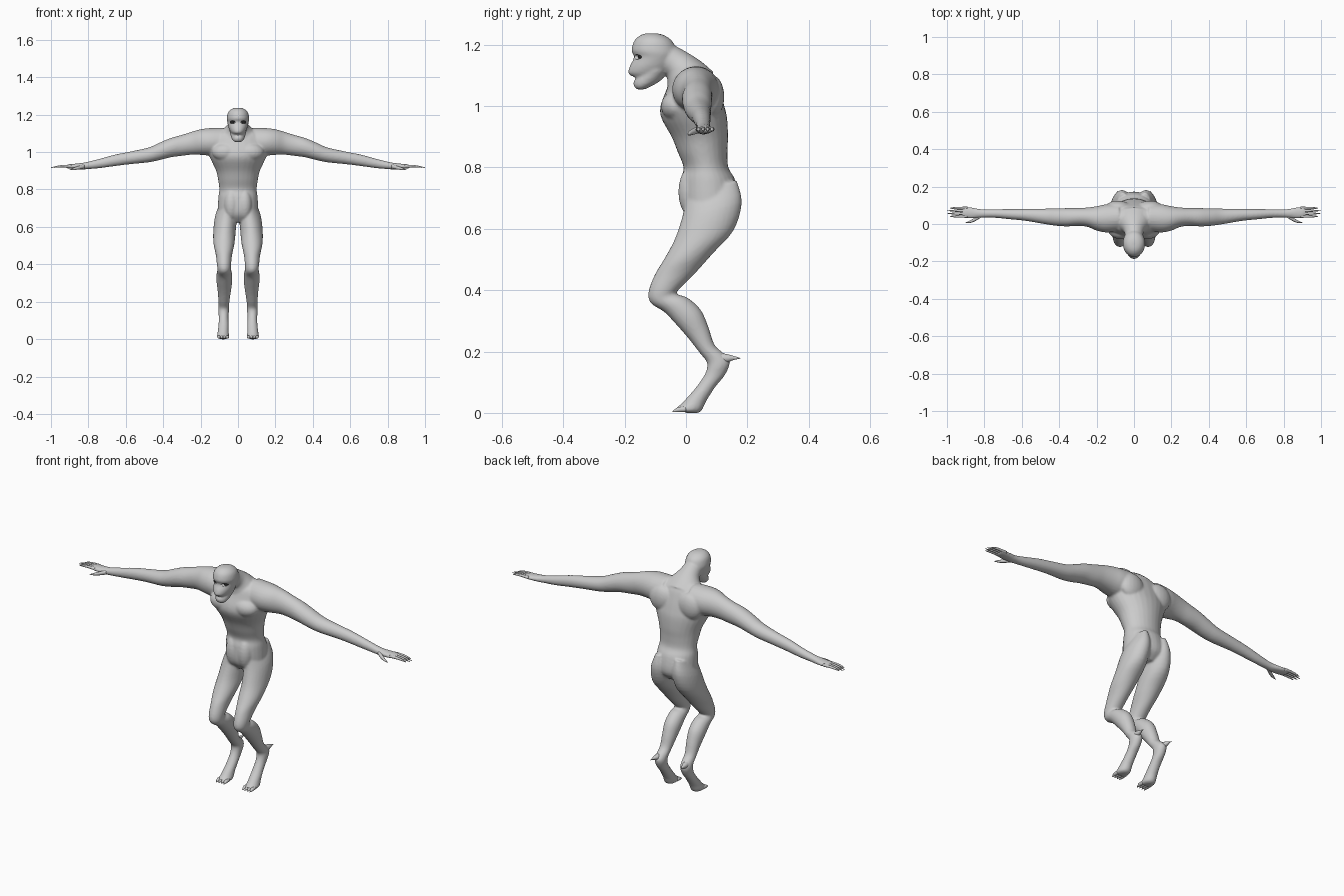
import bpy, bmesh, math
from mathutils import Vector as V


def catmull(a, b, c, d, t):
    return 0.5 * (2*b + (c-a)*t + (2*a-5*b+4*c-d)*t*t + (3*b-a-3*c+d)*t**3)


def loft(bm, rings, sides=28, steps=4, sx=1):
    """Skin rings given as (end A, end B, half-width vector), smoothly interpolated."""
    rings = [[V(p) for p in r] for r in rings]
    last, full = len(rings) - 1, []
    for i in range(last):
        q = [rings[max(0, min(last, i + k))] for k in (-1, 0, 1, 2)]
        for s in range(steps):
            full.append([catmull(*[r[j] for r in q], s / steps) for j in range(3)])
    full.append(rings[-1])
    loops = []
    for a, b, w in full:
        loop = []
        for k in range(sides):
            t = 2 * math.pi * k / sides
            p = (a + b) / 2 + (b - a) / 2 * math.cos(t) + w * math.sin(t)
            loop.append(bm.verts.new((p.x * sx, p.y, p.z)))
        loops.append(loop)
    faces = [bm.faces.new(loops[0]), bm.faces.new(loops[-1])]
    for l0, l1 in zip(loops, loops[1:]):
        for k in range(sides):
            n = (k + 1) % sides
            faces.append(bm.faces.new((l0[k], l0[n], l1[n], l1[k])))
    bmesh.ops.recalc_face_normals(bm, faces=faces)


def finish(name, bm):
    me = bpy.data.meshes.new(name)
    bm.to_mesh(me)
    bm.free()
    for p in me.polygons:
        p.use_smooth = True
    ob = bpy.data.objects.new(name, me)
    bpy.context.collection.objects.link(ob)
    return ob


def level(rows):
    """Horizontal rings: z, front y, back y, half width."""
    return [((0, f, z), (0, b, z), (w, 0, 0)) for z, f, b, w in rows]


def slanted(rows):
    """Tilted rings: front y,z, back y,z, centre x, half width."""
    return [((x, fy, fz), (x, by, bz), (w, 0, 0)) for fy, fz, by, bz, x, w in rows]


def spike(bm, pts, sx):
    """Tapered digit through points (x, y, z, radius) lying mostly along x or y."""
    along_x = abs(pts[-1][0] - pts[0][0]) > abs(pts[-1][1] - pts[0][1])
    side = V((0, 1, 0)) if along_x else V((1, 0, 0))
    loft(bm, [(V(p[:3]) - side * p[3], V(p[:3]) + side * p[3], (0, 0, p[3])) for p in pts], 10, 3, sx)


def ellipsoid(bm, centre, radii):
    vs = bmesh.ops.create_uvsphere(bm, u_segments=20, v_segments=12, radius=1)["verts"]
    for v in vs:
        v.co = V([c + r * k for c, r, k in zip(centre, radii, v.co)])


body = bmesh.new()

# Torso
loft(body, level([
    (1.13, 0, .06, .07), (1.10, -.045, .09, .13), (1.05, -.065, .11, .155),
    (1.0, -.083, .125, .16), (.96, -.08, .134, .145), (.9, -.047, .137, .117),
    (.85, -.027, .135, .106), (.8, -.008, .138, .1), (.76, -.017, .16, .105),
    (.7, -.02, .173, .108), (.66, -.01, .165, .108), (.625, .02, .13, .08)]))

# Neck
loft(body, slanted([
    (-.1, 1.12, -.065, 1.212, 0, .045), (-.065, 1.10, 0, 1.177, 0, .055),
    (-.06, 1.07, .05, 1.145, 0, .085), (-.055, 1.03, .09, 1.11, 0, .11)]))

# Skull and hanging jaw
loft(body, level([
    (1.237, -.13, -.095, .015), (1.23, -.15, -.07, .035), (1.212, -.169, -.045, .053),
    (1.18, -.178, -.03, .06), (1.16, -.169, -.03, .057), (1.13, -.183, -.04, .05),
    (1.108, -.188, -.06, .04), (1.098, -.18, -.07, .032)]))
loft(body, level([
    (1.115, -.14, -.06, .046), (1.085, -.168, -.08, .038),
    (1.065, -.17, -.112, .03), (1.054, -.16, -.135, .018)]))

for sx in (1, -1):
    # Chest, belly and shoulder blade muscles
    ellipsoid(body, (.065 * sx, -.03, 1.0), (.075, .052, .05))
    ellipsoid(body, (.035 * sx, .015, .72), (.04, .04, .08))
    ellipsoid(body, (.085 * sx, .085, 1.03), (.07, .04, .07))
    # Leg from hip through knee and raised heel to the ball of the foot
    loft(body, slanted([
        (.0, .7, .165, .76, .058, .035), (-.012, .64, .182, .685, .064, .057),
        (-.037, .565, .155, .595, .072, .06), (-.072, .5, .088, .52, .075, .056),
        (-.102, .45, .03, .455, .075, .044), (-.122, .395, -.02, .405, .075, .038),
        (-.115, .358, -.03, .388, .074, .036), (-.07, .328, .005, .375, .073, .041),
        (-.03, .286, .048, .336, .073, .042), (.01, .24, .073, .28, .073, .036),
        (.045, .195, .093, .222, .075, .03), (.068, .165, .125, .192, .076, .029),
        (.067, .14, .143, .165, .077, .029), (.055, .115, .128, .125, .077, .026),
        (.03, .08, .096, .085, .077, .027), (0, .046, .067, .04, .079, .029),
        (-.015, .03, .045, .002, .08, .032), (-.032, .016, .0, .0, .08, .03)]), sx=sx)
    # Arm from chest through shoulder to palm: x, top z, bottom z, front y, back y
    arm = [(.08, 1.13, .97, -.04, .11), (.15, 1.128, .98, -.045, .105),
           (.2, 1.122, .985, -.035, .095), (.25, 1.108, .986, -.015, .088),
           (.3, 1.092, .98, -.01, .086), (.36, 1.075, .972, -.013, .085),
           (.42, 1.05, .957, -.009, .083), (.48, 1.024, .945, 0, .082),
           (.58, 1.002, .935, .017, .081), (.66, .986, .925, .025, .08),
           (.74, .964, .914, .033, .079), (.8, .949, .909, .034, .078),
           (.83, .943, .907, .033, .081), (.87, .938, .909, .03, .089),
           (.905, .935, .912, .033, .092), (.922, .929, .916, .038, .088)]
    loft(body, [((x, f, (t + b) / 2), (x, k, (t + b) / 2), (0, 0, (t - b) / 2))
                for x, t, b, f, k in arm], sx=sx)

body = finish("body", body)
rm = body.modifiers.new("Fuse", 'REMESH')
rm.mode = 'VOXEL'
rm.voxel_size = .0055
rm.use_smooth_shade = True
sm = body.modifiers.new("Soften", 'SMOOTH')
sm.factor = .5
sm.iterations = 5

# Eye sockets and dark eyes
sockets, eyes = bmesh.new(), bmesh.new()
for sx in (1, -1):
    ellipsoid(sockets, (.031 * sx, -.162, 1.16), (.016, .02, .008))
    ellipsoid(eyes, (.031 * sx, -.147, 1.16), (.013, .009, .009))
sockets = finish("socket_cutter", sockets)
sockets.hide_render = True
sockets.hide_viewport = True
cut = body.modifiers.new("Sockets", 'BOOLEAN')
cut.operation = 'DIFFERENCE'
cut.object = sockets
eyes = finish("eyes", eyes)
dark = bpy.data.materials.new("dark_eye")
dark.diffuse_color = (.02, .02, .02, 1)
eyes.data.materials.append(dark)

# Fingers, thumbs, toes and heel spurs
for side, sx in (("left", 1), ("right", -1)):
    fingers, toes, spur = bmesh.new(), bmesh.new(), bmesh.new()
    for y, tip in ((.041, .985), (.056, .998), (.071, 1.0), (.085, .985)):
        spike(fingers, [(.89, y, .924, .008), (.93, y, .925, .0068),
                        (.965, y, .922, .005), (tip, y, .917, .001)], sx)
    spike(fingers, [(.82, .045, .924, .012), (.85, .025, .917, .01),
                    (.875, .013, .911, .007), (.9, .007, .905, .001)], sx)
    for x in (.057, .072, .087, .102):
        spike(toes, [(x, .0, .012, .009), (x, -.022, .011, .009),
                     (x, -.034, .008, .006), (x, -.044, .004, .001)], sx)
    spike(spur, [(.082, .11, .178, .018), (.085, .135, .178, .014),
                 (.088, .155, .179, .007), (.09, .177, .178, .001)], sx)
    finish(side + "_fingers", fingers)
    finish(side + "_toes", toes)
    finish(side + "_heel_spur", spur)
